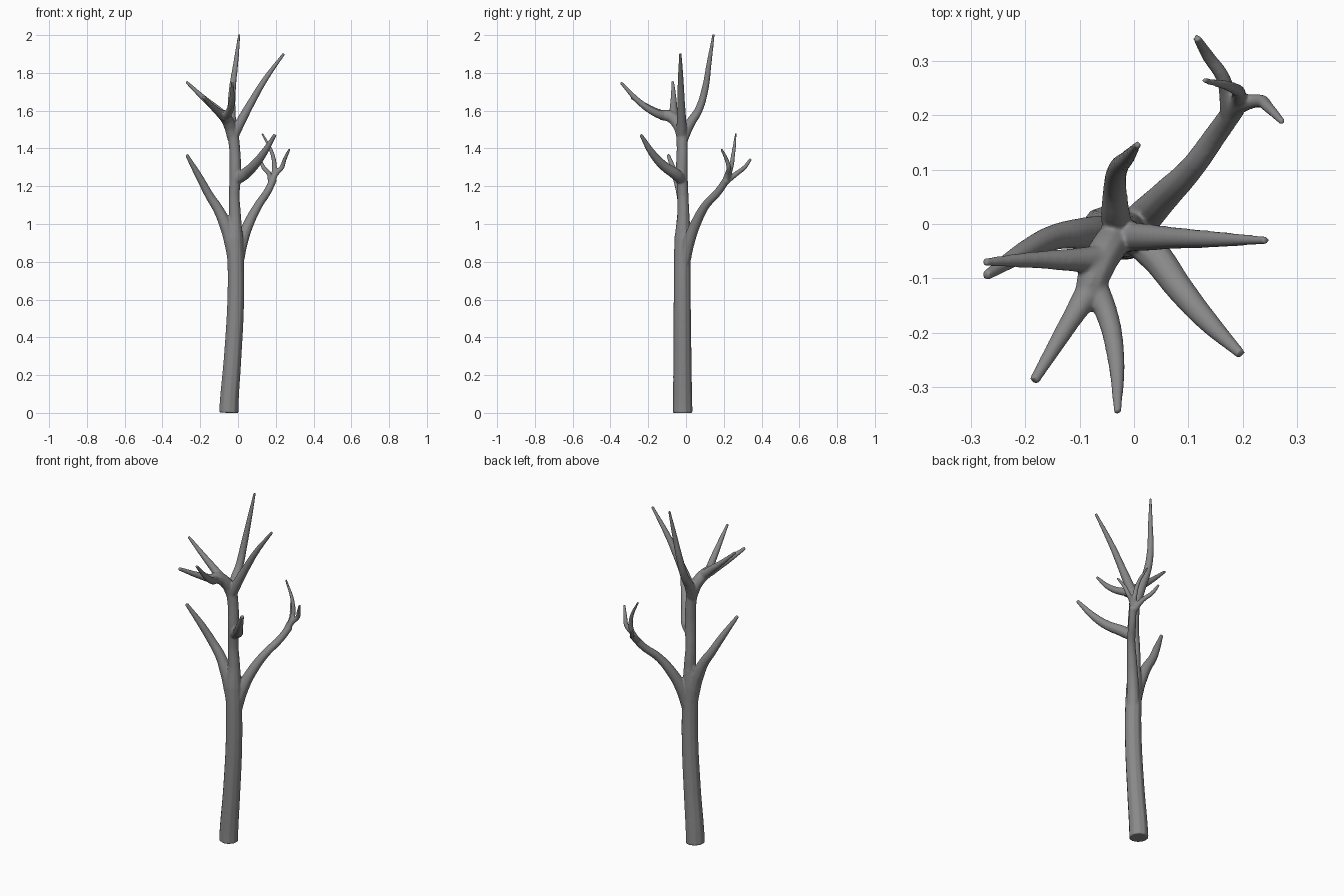
import bpy

# One curve object holds every limb; each point is x, y, z, radius
curve = bpy.data.curves.new("tree", 'CURVE')
curve.dimensions = '3D'
curve.bevel_depth = 1.0
curve.bevel_resolution = 3
curve.resolution_u = 6
curve.use_fill_caps = True


def limb(*points):
    s = curve.splines.new('BEZIER')
    s.bezier_points.add(len(points) - 1)
    for bp, (x, y, z, r) in zip(s.bezier_points, points):
        bp.co = (x, y, z)
        bp.radius = r
        bp.handle_left_type = bp.handle_right_type = 'AUTO'


# Trunk
limb((-.049, -.018, 0, .053), (-.047, -.018, .05, .052), (-.028, -.019, .3, .048),
     (-.012, -.02, .6, .046), (-.012, -.02, .8, .045), (-.016, -.018, .92, .044),
     (-.016, -.014, 1.04, .033), (-.02, -.016, 1.15, .029), (-.014, -.022, 1.27, .032),
     (-.018, -.02, 1.4, .03), (-.03, -.022, 1.5, .032))
# Low left branch
limb((-.025, -.02, .8, .03), (-.04, -.02, .91, .036), (-.068, -.018, 1.0, .034),
     (-.106, -.018, 1.08, .028), (-.148, -.025, 1.145, .024), (-.2, -.05, 1.24, .02),
     (-.272, -.095, 1.367, .01))
# Back right branch
limb((-.006, -.014, .78, .034), (.022, .016, .91, .033), (.06, .055, 1.01, .028),
     (.108, .105, 1.1, .023), (.155, .17, 1.17, .021), (.187, .215, 1.235, .02))
# Its three twigs
limb((.175, .2, 1.21, .018), (.2, .22, 1.265, .015), (.232, .226, 1.3, .013),
     (.246, .215, 1.34, .011), (.273, .187, 1.397, .007))
limb((.18, .205, 1.22, .018), (.193, .235, 1.29, .014), (.182, .25, 1.37, .011),
     (.128, .264, 1.48, .006))
limb((.175, .205, 1.22, .018), (.165, .265, 1.265, .014), (.135, .31, 1.3, .012),
     (.115, .343, 1.345, .008))
# Front right branch
limb((-.014, -.02, 1.23, .028), (.03, -.05, 1.26, .031), (.085, -.12, 1.31, .026),
     (.13, -.173, 1.367, .021), (.196, -.239, 1.472, .01))
# Front left crown branch and its three forks
limb((-.028, -.02, 1.46, .03), (-.045, -.04, 1.525, .033), (-.07, -.085, 1.57, .032),
     (-.085, -.135, 1.577, .026))
limb((-.055, -.065, 1.555, .028), (-.11, -.066, 1.605, .022), (-.18, -.066, 1.665, .016),
     (-.275, -.07, 1.754, .008))
limb((-.08, -.12, 1.575, .026), (-.115, -.175, 1.602, .019), (-.184, -.289, 1.672, .01))
limb((-.075, -.11, 1.57, .026), (-.05, -.165, 1.59, .021), (-.034, -.24, 1.64, .017),
     (-.03, -.346, 1.75, .008))
# Right crown branch
limb((-.028, -.022, 1.46, .03), (.016, -.024, 1.545, .026), (.08, -.026, 1.66, .02),
     (.14, -.028, 1.76, .016), (.243, -.03, 1.902, .008))
# Back crown leader
limb((-.028, -.018, 1.45, .03), (-.034, .02, 1.53, .027), (-.035, .065, 1.6, .022),
     (-.03, .1, 1.71, .019), (-.012, .122, 1.85, .014), (.007, .146, 2.005, .007))

tree = bpy.data.objects.new("bare_tree", curve)
bpy.context.collection.objects.link(tree)
bpy.context.view_layer.objects.active = tree
tree.select_set(True)
bpy.ops.object.convert(target='MESH')
tree = bpy.context.object
tree.name = "bare_tree"

# Dark grey bark
bark = bpy.data.materials.new("bark")
bark.diffuse_color = (0.25, 0.25, 0.25, 1)
tree.data.materials.clear()
tree.data.materials.append(bark)

# Fuse the limbs into one skin and soften the forks
fuse = tree.modifiers.new("fuse", 'REMESH')
fuse.mode = 'VOXEL'
fuse.voxel_size = 0.004
fuse.use_smooth_shade = True
soften = tree.modifiers.new("soften", 'SMOOTH')
soften.factor = 0.5
soften.iterations = 12
